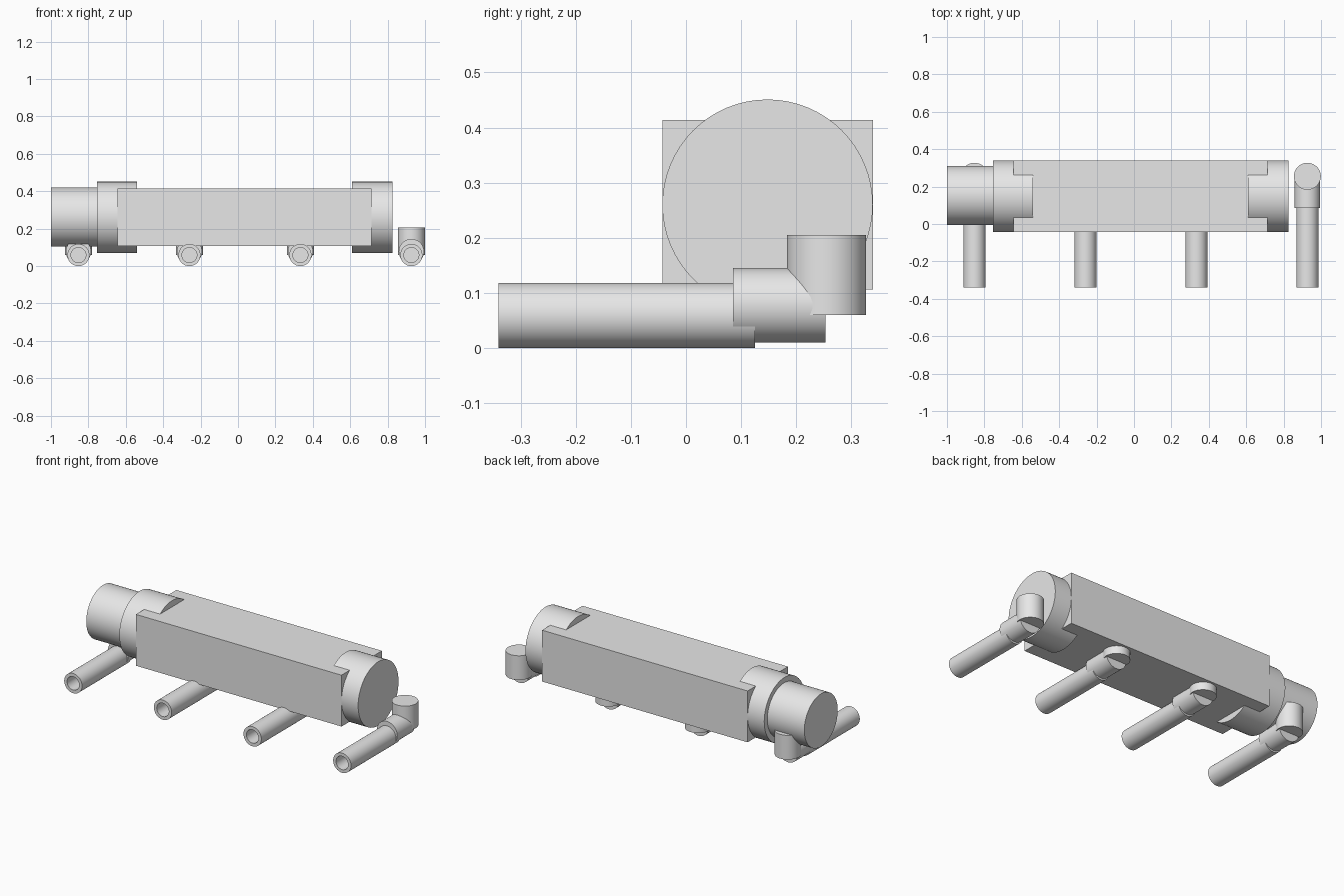
import bpy
import math
from mathutils import Vector

if "Cube" in bpy.data.objects:
    bpy.data.objects.remove(bpy.data.objects["Cube"], do_unlink=True)

# Single plain grey
grey = bpy.data.materials.new("light_grey")
grey.use_nodes = True
grey.diffuse_color = (0.8, 0.8, 0.8, 1)
grey.node_tree.nodes["Principled BSDF"].inputs["Base Color"].default_value = grey.diffuse_color

SIDES = 64


def finish(name, smooth=True):
    obj = bpy.context.object
    obj.name = name
    obj.data.materials.clear()
    obj.data.materials.append(grey)
    bpy.ops.object.transform_apply(location=False, rotation=True, scale=True)
    if smooth:
        bpy.ops.object.shade_smooth_by_angle(angle=math.radians(30))
    return obj


def cylinder(name, start, end, radius):
    start, end = Vector(start), Vector(end)
    axis = end - start
    bpy.ops.mesh.primitive_cylinder_add(
        vertices=SIDES, radius=radius, depth=axis.length,
        location=(start + end) / 2,
        rotation=axis.to_track_quat('Z', 'Y').to_euler())
    return finish(name)


def tube(name, x, z, y_front, y_back, outer, inner):
    # Closed ring of faces: outer wall, back rim, inner wall, front rim
    ring = [(outer, y_front), (outer, y_back), (inner, y_back), (inner, y_front)]
    verts, faces = [], []
    for i in range(SIDES):
        a = math.tau * i / SIDES
        verts += [(r * math.cos(a), y, r * math.sin(a)) for r, y in ring]
        j = (i + 1) % SIDES
        for k in range(4):
            n = (k + 1) % 4
            faces.append((i * 4 + k, i * 4 + n, j * 4 + n, j * 4 + k))
    mesh = bpy.data.meshes.new(name)
    mesh.from_pydata(verts, [], faces)
    obj = bpy.data.objects.new(name, mesh)
    bpy.context.collection.objects.link(obj)
    obj.location = (x, 0, z)
    bpy.ops.object.select_all(action='DESELECT')
    obj.select_set(True)
    bpy.context.view_layer.objects.active = obj
    return finish(name)


# Rectangular main body
bpy.ops.mesh.primitive_cube_add(size=1, location=(0.035, 0.148, 0.26))
bpy.context.object.scale = (1.36, 0.382, 0.307)
finish("main_body", smooth=False)

# Round end collars and the narrower end cap
Y, Z = 0.148, 0.26
cylinder("left_collar", (0.61, Y, Z), (0.825, Y, Z), 0.191)
cylinder("right_collar", (-0.755, Y, Z), (-0.54, Y, Z), 0.191)
cylinder("right_end_cap", (-1.0, Y + 0.004, Z + 0.002), (-0.75, Y + 0.004, Z + 0.002), 0.158)

# Four outlets: upright stub, horizontal elbow and open pipe
for i in range(4):
    x = -0.853 + i * 0.5933
    cylinder(f"outlet_stub_{i + 1}", (x, 0.255, 0.06), (x, 0.255, 0.205), 0.072)
    cylinder(f"outlet_elbow_{i + 1}", (x, 0.085, 0.0775), (x, 0.253, 0.0775), 0.0675)
    tube(f"outlet_pipe_{i + 1}", x, 0.059, -0.34, 0.125, 0.059, 0.04)
